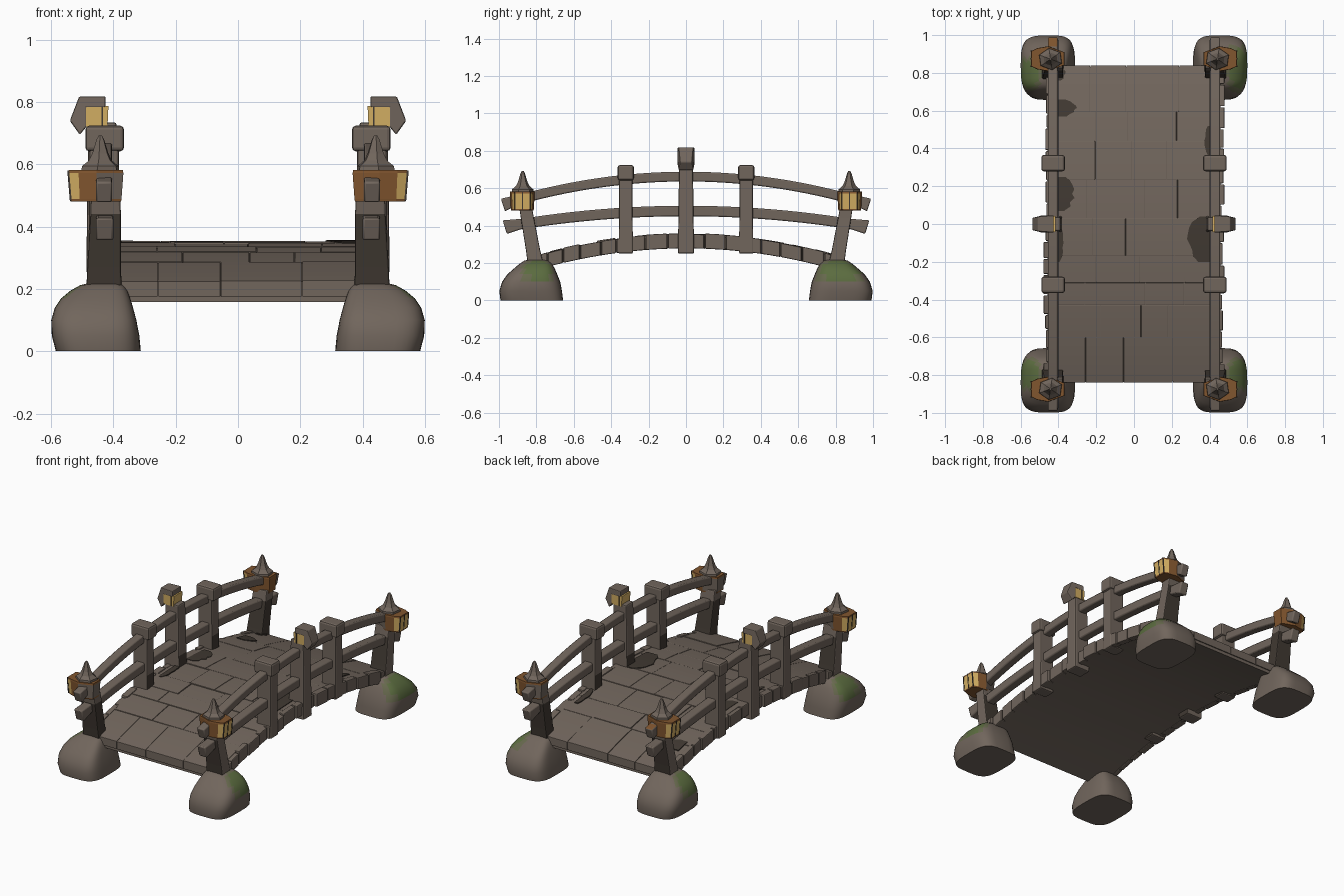
import bpy, bmesh, math, random
from mathutils import Vector

random.seed(4)
cube = bpy.data.objects.get("Cube")
if cube:
    bpy.data.objects.remove(cube, do_unlink=True)


def material(name, r, g, b):
    m = bpy.data.materials.new(name)
    m.use_nodes = True
    m.diffuse_color = (r, g, b, 1)
    m.node_tree.nodes["Principled BSDF"].inputs["Base Color"].default_value = (r, g, b, 1)
    return m


STONE = material("warm_stone", 0.165, 0.132, 0.108)
DARK = material("dark_stone", 0.052, 0.041, 0.032)
RUST = material("rusty_metal", 0.22, 0.092, 0.028)
GLOW = material("amber_glass", 0.66, 0.43, 0.125)
MOSS = material("moss", 0.105, 0.15, 0.05)
MOSS_EDGE = material("thin_moss", 0.135, 0.14, 0.075)


def loft(name, rings, mats, side=(1, 1), rule=None, bevel=0.0, smooth=False):
    """Skin closed rings, cap both ends; side mirrors the part in x and y."""
    bm = bmesh.new()
    rows = [[bm.verts.new((p[0] * side[0], p[1] * side[1], p[2])) for p in r] for r in rings]
    n = len(rows[0])
    for a, b in zip(rows, rows[1:]):
        for i in range(n):
            j = (i + 1) % n
            bm.faces.new((a[i], a[j], b[j], b[i]))
    bm.faces.new(rows[0])
    bm.faces.new(rows[-1])
    bmesh.ops.recalc_face_normals(bm, faces=bm.faces)
    if rule:
        for f in bm.faces:
            c, v = f.calc_center_median(), f.normal
            f.material_index = rule(Vector((c.x * side[0], c.y * side[1], c.z)),
                                    Vector((v.x * side[0], v.y * side[1], v.z)))
    mesh = bpy.data.meshes.new(name)
    bm.to_mesh(mesh)
    bm.free()
    for m in mats:
        mesh.materials.append(m)
    ob = bpy.data.objects.new(name, mesh)
    bpy.context.collection.objects.link(ob)
    if bevel:
        mod = ob.modifiers.new("worn_edges", "BEVEL")
        mod.width, mod.segments = bevel, 2
    if smooth:
        bpy.ops.object.select_all(action="DESELECT")
        ob.select_set(True)
        bpy.context.view_layer.objects.active = ob
        bpy.ops.object.shade_smooth_by_angle(angle=math.radians(40))
    return ob


def flat_rect(x, y, z, hx, hy):
    return [(x - hx, y - hy, z), (x + hx, y - hy, z), (x + hx, y + hy, z), (x - hx, y + hy, z)]


def cross_rect(x0, x1, y, z0, z1):
    return [(x0, y, z0), (x1, y, z0), (x1, y, z1), (x0, y, z1)]


def deck_z(y):
    return 0.352 - 0.18 * y * y


def arched(name, x0, x1, y0, y1, low, high, bevel=0.0, steps=5):
    ys = [y0 + (y1 - y0) * i / steps for i in range(steps + 1)]
    return loft(name, [cross_rect(x0, x1, y, deck_z(y) + low, deck_z(y) + high) for y in ys],
                [STONE], bevel=bevel)


# Deck core, with rows of close-fitting slabs on top
arched("deck_core", -0.45, 0.45, -0.83, 0.83, -0.07, -0.004, steps=24)
rows = [-0.84, -0.6, -0.43, -0.31, -0.17, 0.03, 0.235, 0.44, 0.595, 0.84]
for y0, y1 in zip(rows, rows[1:]):
    xs = [-0.445] + [x + random.uniform(-0.07, 0.07) for x in (-0.22, 0.0, 0.22)] + [0.445]
    for x0, x1 in zip(xs, xs[1:]):
        lift = random.uniform(-0.002, 0.003)
        arched("deck_slab", x0 + 0.001, x1 - 0.001, y0 + 0.001, y1 - 0.001,
               -0.05, lift, bevel=0.002)

# Kerb blocks along both long edges, with a dark joint strip behind them
for sx in (-1, 1):
    loft("kerb_joint", [cross_rect(0.44, 0.458, y / 20, deck_z(y / 20) - 0.068, deck_z(y / 20) - 0.006)
                        for y in range(-16, 17)], [DARK], (sx, 1))
    y = -0.83
    while y < 0.8:
        end = min(y + random.uniform(0.07, 0.12), 0.83)
        out = random.uniform(0.462, 0.48)
        a, b = sorted((sx * 0.435, sx * out))
        arched("kerb_block", a, b, y + 0.003, end - 0.003, -0.074, random.uniform(0, 0.008),
               bevel=0.005, steps=2)
        y = end

# Weathered stains beside the rails
for sx, y0, y1, wide in [(1, -0.2, 0.04, 0.14), (-1, 0.07, 0.25, 0.1), (-1, 0.57, 0.66, 0.11),
                         (1, 0.36, 0.52, 0.04), (-1, -0.2, 0.0, 0.04), (-1, 0.76, 0.835, 0.05)]:
    rings = []
    for i in range(9):
        y = y0 + (y1 - y0) * i / 8
        w = wide * math.sin(math.pi * (i + 0.8) / 9.6) ** 0.5 * random.uniform(0.8, 1)
        rings.append(cross_rect(sx * 0.41, sx * (0.41 - w), y, deck_z(y) - 0.002, deck_z(y) + 0.005))
    loft("deck_stain", rings, [DARK])


# Curved handrails with flared, slanted ends
def rail(name, sx, x, z0, drop, reach, half, rule=None):
    rings = []
    for i in range(41):
        t = i / 20 - 1
        y = reach * t
        end = max(0, abs(t) - 0.9) * 10
        flare = half * (1 + 0.3 * end)
        z = z0 - drop * y * y
        slant = math.copysign(0.022 * end, t)
        rings.append([(x - half, y - slant, z - flare), (x + half, y - slant, z - flare),
                      (x + half, y, z + flare), (x - half, y, z + flare)])
    loft(name, rings, [STONE, RUST], (sx, 1), rule, bevel=0.007, smooth=True)


def post_shade(c, n):
    return 1 if n.x < -0.7 and c.z < 0.45 else 0


for sx in (-1, 1):
    rail("top_rail", sx, 0.43, 0.662, 0.155, 0.99, 0.026,
         lambda c, n: 1 if sx < 0 and c.y > 0.93 and n.z > 0.5 else 0)
    rail("lower_rail", sx, 0.428, 0.478, 0.09, 0.98, 0.028)

    # Capped intermediate posts
    for sy in (-1, 1):
        loft("side_post", [flat_rect(0.43, 0.322, 0.25, 0.05, 0.038),
                           flat_rect(0.43, 0.322, 0.42, 0.049, 0.037),
                           flat_rect(0.43, 0.322, 0.66, 0.047, 0.036)],
             [STONE, DARK], (sx, sy), post_shade, bevel=0.008)
        loft("side_post_cap", [flat_rect(0.428, 0.322, z, 0.062, 0.043) for z in (0.642, 0.724)],
             [STONE], (sx, sy), bevel=0.012)

    # Central post with an overhanging lamp head that narrows outwards
    loft("middle_post", [flat_rect(0.432, 0, 0.25, 0.055, 0.043),
                         flat_rect(0.434, 0, 0.42, 0.051, 0.041),
                         flat_rect(0.435, 0, 0.735, 0.045, 0.037)],
         [STONE, DARK], (sx, 1), post_shade, bevel=0.008)
    profile = [(0.425, 0.783), (0.425, 0.818), (0.51, 0.818), (0.54, 0.74),
               (0.508, 0.695), (0.487, 0.72), (0.487, 0.783)]
    loft("lamp_head", [[(x, s * (0.045 - 0.25 * max(0, x - 0.487)), z) for x, z in profile]
                       for s in (-1, 1)], [STONE], (sx, 1), bevel=0.005)
    loft("lamp_glass", [flat_rect(0.455, 0, 0.722, 0.036, 0.041), flat_rect(0.455, 0, 0.787, 0.039, 0.043)],
         [GLOW], (sx, 1))
    for sy in (-1, 1):
        loft("lamp_bar", [flat_rect(0.436, 0.041, z, 0.003, 0.004) for z in (0.723, 0.785)],
             [DARK], (sx, sy))


# Boulder footings with a mossy outer shoulder
def boulder(side):
    levels = [(0.0, 0.312, 0.585, 0.657, 0.992), (0.05, 0.316, 0.597, 0.665, 1.0),
              (0.1, 0.324, 0.597, 0.675, 0.985), (0.14, 0.334, 0.585, 0.69, 0.955),
              (0.17, 0.343, 0.565, 0.702, 0.92), (0.195, 0.353, 0.535, 0.716, 0.89),
              (0.212, 0.366, 0.505, 0.735, 0.865), (0.22, 0.39, 0.475, 0.765, 0.835)]
    rings = []
    for z, x0, x1, y0, y1 in levels:
        ring = []
        for i in range(40):
            a = math.tau * i / 40
            c, s = math.cos(a), math.sin(a)
            wob = 1 + 0.025 * math.sin(3 * a + z * 9) * min(1, z * 10)
            px = math.copysign(abs(c) ** 0.55, c) * wob
            py = math.copysign(abs(s) ** 0.55, s) * wob
            ring.append(((x0 + x1) / 2 + (x1 - x0) / 2 * px, (y0 + y1) / 2 + (y1 - y0) / 2 * py, z))
        rings.append(ring)
    stretch = 1.5 if side == (1, 1) else 1.0

    def moss(c, n):
        d = c - Vector((0.56, 0.76 + 0.06 * stretch - 0.03, 0.16))
        d.y /= stretch
        return 1 if d.length < 0.07 else 2 if d.length < 0.092 else 0
    loft("boulder", rings, [STONE, MOSS, MOSS_EDGE], side, moss, smooth=True)


# Corner posts, lanterns and finials
def corner(side):
    boulder(side)
    loft("corner_post", [flat_rect(0.43, 0.80, 0.17, 0.058, 0.043),
                         flat_rect(0.43, 0.818, 0.27, 0.054, 0.038),
                         flat_rect(0.425, 0.848, 0.44, 0.049, 0.035),
                         flat_rect(0.425, 0.858, 0.5, 0.047, 0.034)],
         [STONE, DARK], side,
         lambda c, n: 1 if (abs(n.y) > 0.7 or n.x < -0.7) and c.z < 0.45 else 0, bevel=0.006)
    outline = [(0.545, -0.04), (0.545, 0.04), (0.512, 0.056), (0.455, 0.066),
               (0.368, 0.034), (0.368, -0.034), (0.455, -0.066), (0.512, -0.056)]
    rings = [[(0.455 + (x - 0.455) * s, 0.875 + y * s, z) for x, y in outline]
             for z, s in ((0.48, 0.91), (0.488, 0.93), (0.572, 1.0), (0.582, 0.98))]

    def panel(c, n):
        if abs(n.z) > 0.5 or not 0.488 < c.z < 0.572:
            return 1
        if c.x > 0.5:
            return 2
        # Inner faces are bare stone, apart from the weathered pair
        bare = side[0] == side[1] or (side[0] > 0 and n.y < 0.1)
        return 0 if c.x < 0.44 and bare else 1
    loft("lantern", rings, [STONE, RUST, GLOW], side, panel)
    for y in (-0.04, 0.0, 0.04):
        loft("lantern_bar", [flat_rect(x, 0.875 + y, z, 0.003, 0.003)
                             for x, z in ((0.537, 0.483), (0.545, 0.58))], [DARK], side)
    roof = [(0.574, 0.066), (0.594, 0.064), (0.612, 0.04), (0.635, 0.028), (0.68, 0.013), (0.692, 0.006)]
    loft("lantern_roof", [[(0.442 + r * math.cos(math.tau * i / 6 + 0.39),
                            0.873 + r * 0.9 * math.sin(math.tau * i / 6 + 0.39), z)
                           for i in range(6)] for z, r in roof], [STONE], side)


for sx in (-1, 1):
    for sy in (-1, 1):
        corner((sx, sy))
